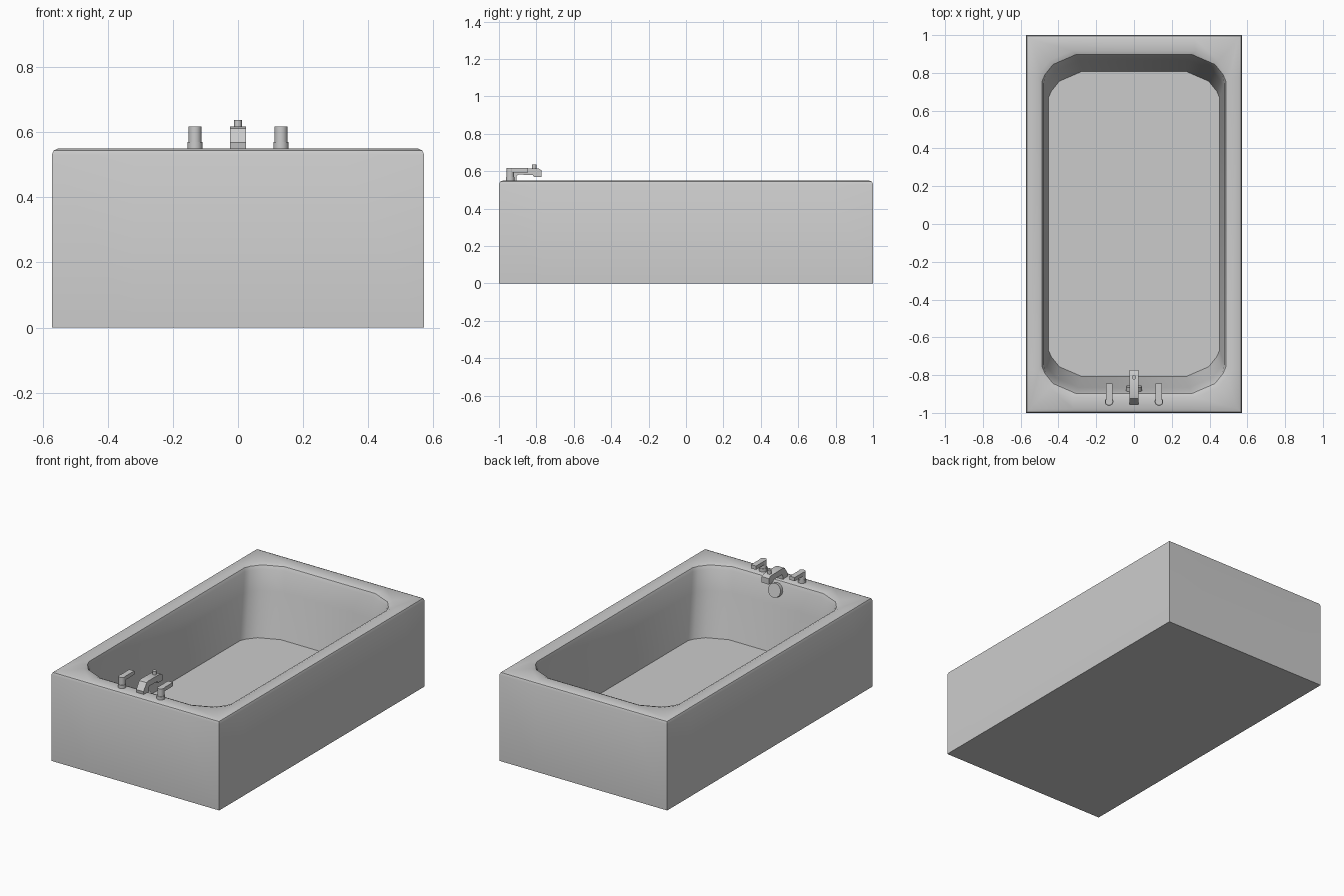
import bpy, bmesh, math
from mathutils import Matrix, Vector

if "Cube" in bpy.data.objects:
    bpy.data.objects.remove(bpy.data.objects["Cube"])

HX, HY, TOP, FLOOR = 0.572, 1.0, 0.55, 0.135


def finish(bm, name, angle=40):
    bmesh.ops.remove_doubles(bm, verts=bm.verts, dist=1e-5)
    bmesh.ops.recalc_face_normals(bm, faces=bm.faces)
    me = bpy.data.meshes.new(name)
    bm.to_mesh(me)
    bm.free()
    ob = bpy.data.objects.new(name, me)
    bpy.context.collection.objects.link(ob)
    bpy.ops.object.select_all(action='DESELECT')
    bpy.context.view_layer.objects.active = ob
    ob.select_set(True)
    bpy.ops.object.shade_smooth_by_angle(angle=math.radians(angle))
    return ob


def ring(bm, corner, z):
    # repeat one corner's points around all four corners
    pts = []
    for sx, sy in ((1, 1), (-1, 1), (-1, -1), (1, -1)):
        c = corner if sx * sy < 0 else corner[::-1]
        pts += [(sx * x, sy * y, z) for x, y in c]
    return [bm.verts.new(p) for p in pts]


def basin(a, b):
    return [(a - .178, b), (a - .058, b - .052), (a - .015, b - .105), (a, b - .14)]


def shell(i):
    a, b = HX - i, HY - i
    return [(.32, b), (a, b), (a, b), (a, .77)]


# Tub: basin walls, rolled lip, flat rim and square outer skirt
bm = bmesh.new()
rings = [ring(bm, basin(a, b), z) for a, b, z in (
    (.453, .808, FLOOR), (.472, .865, .40), (.48, .888, .52),
    (.486, .897, .541), (.505, .917, TOP))]
rings += [ring(bm, shell(i), z) for i, z in (
    (.02, TOP), (.006, .544), (0, .53), (0, 0))]
for lo, hi in zip(rings, rings[1:]):
    n = len(lo)
    for k in range(n):
        bm.faces.new((lo[k], lo[(k + 1) % n], hi[(k + 1) % n], hi[k]))
bm.faces.new(rings[0])
bm.faces.new(rings[-1])
finish(bm, "tub")


def prism(bm, profile, x, half):
    # side profile (y, z) extruded across x
    f = bm.faces.new([bm.verts.new((x - half, y, z)) for y, z in profile])
    g = bmesh.ops.extrude_face_region(bm, geom=[f])['geom']
    bmesh.ops.translate(bm, vec=(2 * half, 0, 0),
                        verts=[v for v in g if isinstance(v, bmesh.types.BMVert)])


def cylinder(bm, loc, r, depth, tilt=0, seg=16):
    bmesh.ops.create_cone(bm, cap_ends=True, segments=seg, radius1=r, radius2=r, depth=depth,
                          matrix=Matrix.Translation(Vector(loc)) @ Matrix.Rotation(tilt, 4, 'X'))


# Spout with diverter knob
bm = bmesh.new()
prism(bm, [(-.952, .548), (-.955, .568), (-.925, .612), (-.905, .617), (-.79, .615),
           (-.772, .605), (-.772, .568), (-.812, .568), (-.82, .58), (-.895, .582),
           (-.905, .575), (-.908, .548)], 0, .025)
finish(bm, "spout", 30)
bm = bmesh.new()
cylinder(bm, (0, -.812, .622), .012, .03, seg=12)
finish(bm, "diverter_knob")

# Pair of tap handles: round post with a flat lever
for side, name in ((-1, "left_tap"), (1, "right_tap")):
    bm = bmesh.new()
    x = side * .132
    cylinder(bm, (x, -.94, .558), .023, .024)
    cylinder(bm, (x, -.94, .582), .02, .07)
    prism(bm, [(-.94, .594), (-.845, .594), (-.845, .617), (-.94, .617)], x, .017)
    finish(bm, name)

# Overflow cover on the front inner wall
bm = bmesh.new()
cylinder(bm, (0, -.872, .49), .042, .026, math.radians(-78), 20)
finish(bm, "overflow_cover")
